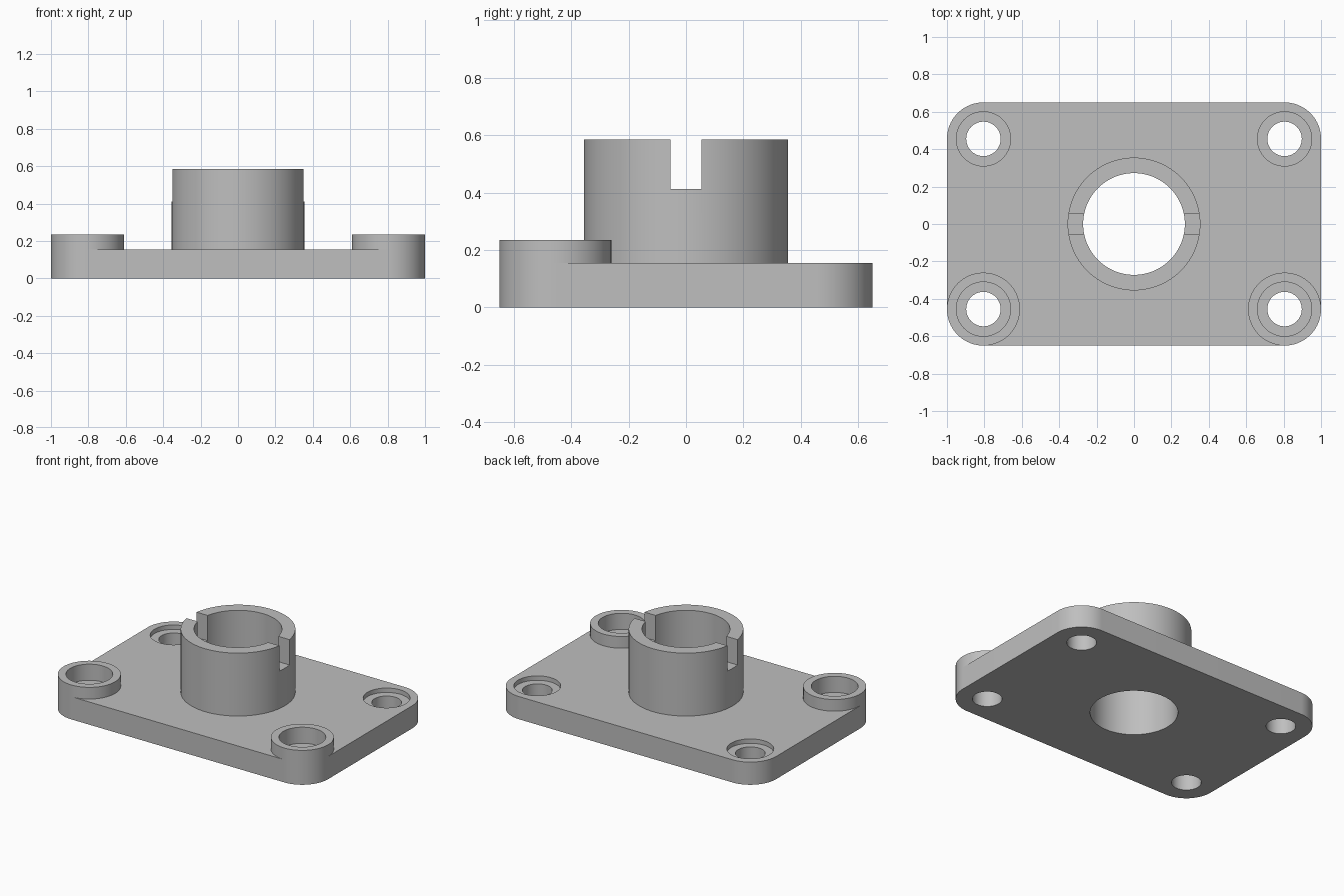
import bpy
import bmesh
from math import cos, sin, pi, radians
from mathutils import Matrix

cube = bpy.data.objects.get("Cube")
if cube:
    bpy.data.objects.remove(cube, do_unlink=True)

SEGMENTS = 96
HALF_X, HALF_Y = 1.0, 0.65
CORNER = 0.195
PLATE_TOP, BOSS_TOP, TUBE_TOP = 0.155, 0.235, 0.585
HOLE_X, HOLE_Y = HALF_X - CORNER, HALF_Y - CORNER

grey = bpy.data.materials.new("light_grey")
grey.use_nodes = True
grey.diffuse_color = (0.52, 0.52, 0.52, 1)
grey.node_tree.nodes["Principled BSDF"].inputs["Base Color"].default_value = (0.52, 0.52, 0.52, 1)


def add_object(name, bm):
    bmesh.ops.recalc_face_normals(bm, faces=bm.faces)
    mesh = bpy.data.meshes.new(name)
    bm.to_mesh(mesh)
    bm.free()
    mesh.materials.append(grey)
    obj = bpy.data.objects.new(name, mesh)
    bpy.context.collection.objects.link(obj)
    return obj


def cylinder(name, x, y, radius, z0, z1):
    bm = bmesh.new()
    bmesh.ops.create_cone(bm, cap_ends=True, segments=SEGMENTS, radius1=radius, radius2=radius,
                          depth=z1 - z0, matrix=Matrix.Translation((x, y, (z0 + z1) / 2)))
    return add_object(name, bm)


def box(name, size, centre):
    bm = bmesh.new()
    bmesh.ops.create_cube(bm, size=1, matrix=Matrix.Translation(centre) @ Matrix.Diagonal((*size, 1)))
    return add_object(name, bm)


def rounded_plate(name):
    bm = bmesh.new()
    steps = SEGMENTS // 4
    verts = []
    for quarter, (sx, sy) in enumerate([(1, 1), (-1, 1), (-1, -1), (1, -1)]):
        for i in range(steps + 1):
            a = (quarter + i / steps) * pi / 2
            verts.append(bm.verts.new((sx * HOLE_X + CORNER * cos(a), sy * HOLE_Y + CORNER * sin(a), 0)))
    base = bm.faces.new(verts)
    top = bmesh.ops.extrude_face_region(bm, geom=[base], use_keep_orig=True)["geom"]
    bmesh.ops.translate(bm, vec=(0, 0, PLATE_TOP), verts=[g for g in top if isinstance(g, bmesh.types.BMVert)])
    return add_object(name, bm)


def select_only(obj):
    bpy.ops.object.select_all(action='DESELECT')
    obj.select_set(True)
    bpy.context.view_layer.objects.active = obj


def combine(target, tool, operation='DIFFERENCE'):
    tool.hide_render = True
    mod = target.modifiers.new("cut", 'BOOLEAN')
    mod.operation = operation
    mod.solver = 'EXACT'
    mod.object = tool
    select_only(target)
    bpy.ops.object.modifier_apply(modifier=mod.name)
    bpy.data.objects.remove(tool, do_unlink=True)


# Base plate with the central tube
body = rounded_plate("flange_plate_with_tube")
combine(body, cylinder("tube", 0, 0, 0.355, 0.06, TUBE_TOP), 'UNION')
combine(body, cylinder("bore_cutter", 0, 0, 0.272, -0.1, 0.8))
combine(body, box("slot_cutter", (1, 0.108, 0.4), (0, 0, 0.612)))
parts = [body]

# Counterbored screw holes, with raised bosses at the front
for sx, side in ((1, "left"), (-1, "right")):
    for sy in (1, -1):
        x, y = sx * HOLE_X, sy * HOLE_Y
        combine(body, cylinder("recess_cutter", x, y, 0.145, 0.125, 0.4))
        combine(body, cylinder("screw_cutter", x, y, 0.092, -0.1, 0.4))
    boss = cylinder("front_boss_" + side, x, y, CORNER, PLATE_TOP, BOSS_TOP)
    combine(boss, cylinder("boss_cutter", x, y, 0.145, 0.1, 0.4))
    parts.append(boss)

for part in parts:
    select_only(part)
    bpy.ops.object.shade_smooth_by_angle(angle=radians(30))
